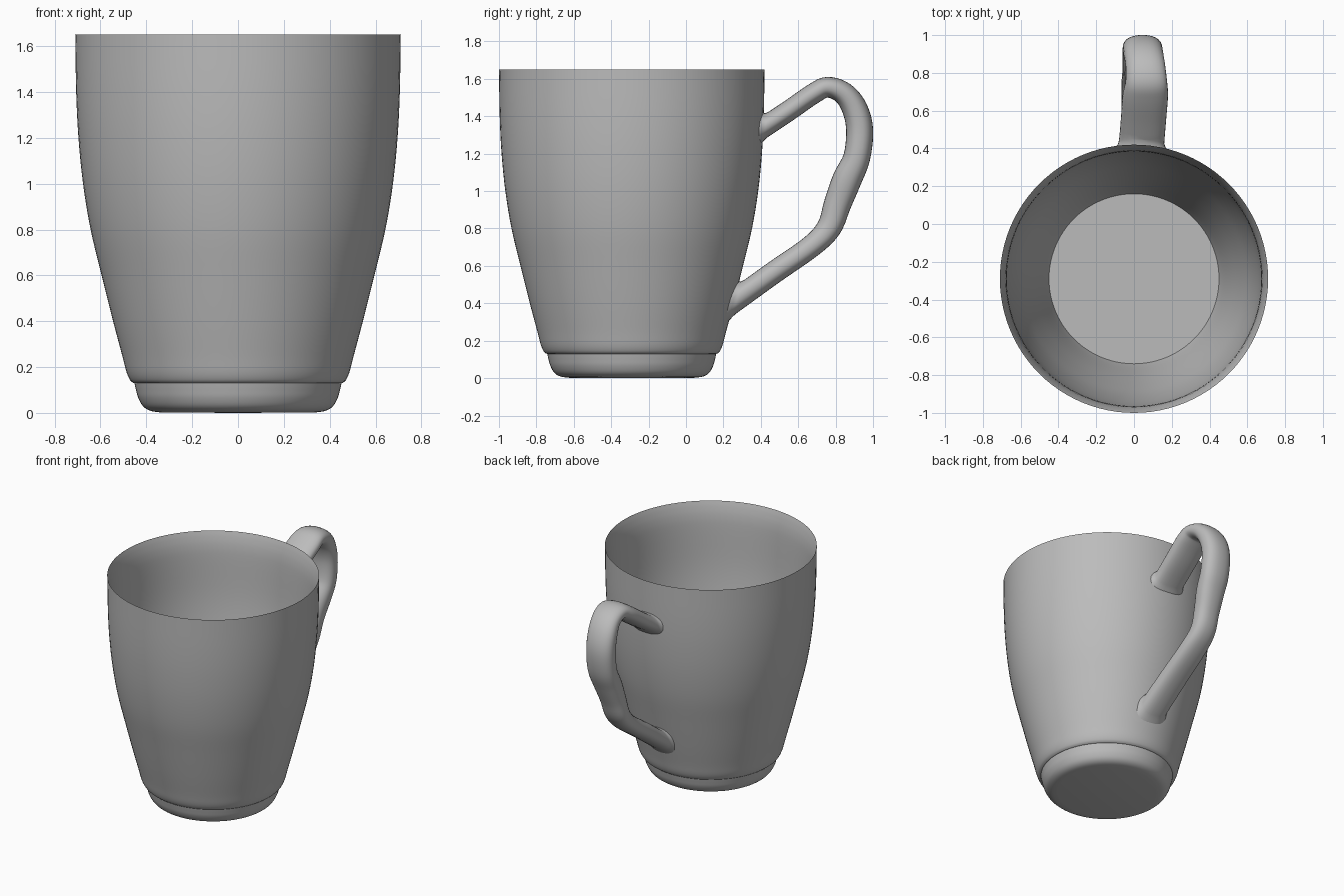
import bpy, bmesh, math
from mathutils import Vector

if "Cube" in bpy.data.objects:
    bpy.data.objects.remove(bpy.data.objects["Cube"])

CENTRE_Y = -0.29
SEGMENTS = 96

grey = bpy.data.materials.new("grey_ceramic")
grey.diffuse_color = (0.5, 0.5, 0.5, 1)
grey.use_nodes = True
grey.node_tree.nodes["Principled BSDF"].inputs["Base Color"].default_value = grey.diffuse_color


def spline(points, steps):
    """Catmull-Rom samples through points of any dimension."""
    pts = [Vector(p) for p in points]
    pts = [2 * pts[0] - pts[1]] + pts + [2 * pts[-1] - pts[-2]]
    out = []
    for a, b, c, d in zip(pts, pts[1:], pts[2:], pts[3:]):
        for i in range(steps):
            t = i / steps
            out.append(0.5 * (2 * b + (c - a) * t + (2 * a - 5 * b + 4 * c - d) * t * t
                              + (3 * b - a - 3 * c + d) * t ** 3))
    return out + [pts[-2]]


def finish(bm, name, angle):
    bmesh.ops.recalc_face_normals(bm, faces=bm.faces)
    mesh = bpy.data.meshes.new(name)
    bm.to_mesh(mesh)
    bm.free()
    obj = bpy.data.objects.new(name, mesh)
    bpy.context.collection.objects.link(obj)
    mesh.materials.append(grey)
    bpy.ops.object.select_all(action='DESELECT')
    obj.select_set(True)
    bpy.context.view_layer.objects.active = obj
    bpy.ops.object.shade_smooth_by_angle(angle=math.radians(angle))
    return obj


def loft(bm, rings):
    for r1, r2 in zip(rings, rings[1:]):
        for i in range(len(r1)):
            j = (i + 1) % len(r1)
            bm.faces.new((r1[i], r1[j], r2[j], r2[i]))


# Cup: lathe profile as (radius, height)
foot = spline([(0.34, 0.002), (0.385, 0.010), (0.415, 0.030),
               (0.435, 0.065), (0.445, 0.10), (0.452, 0.13)], 4)
outer = spline([(0.458, 0.131), (0.472, 0.145), (0.487, 0.18), (0.505, 0.25),
                (0.545, 0.40), (0.595, 0.60), (0.643, 0.80), (0.676, 1.0),
                (0.696, 1.2), (0.706, 1.4), (0.71, 1.65)], 4)
inner = spline([(0.71, 1.65), (0.697, 1.61), (0.684, 1.55), (0.676, 1.46),
                (0.666, 1.2), (0.646, 1.0), (0.613, 0.80), (0.565, 0.60),
                (0.513, 0.40), (0.47, 0.23), (0.45, 0.16)], 4)

bm = bmesh.new()
rings = []
for r, z in foot + outer + inner[1:]:
    rings.append([bm.verts.new((r * math.cos(a), CENTRE_Y + r * math.sin(a), z))
                  for a in (2 * math.pi * i / SEGMENTS for i in range(SEGMENTS))])
loft(bm, rings)
for ring, z in ((rings[0], 0.0), (rings[-1], 0.16)):
    tip = bm.verts.new((0, CENTRE_Y, z))
    for i in range(SEGMENTS):
        bm.faces.new((ring[i], ring[(i + 1) % SEGMENTS], tip))
finish(bm, "cup", 35)


def wall_radius(z):
    for (r1, z1), (r2, z2) in zip(outer, outer[1:]):
        if z1 <= z <= z2:
            return r1 + (r2 - r1) * (z - z1) / (z2 - z1)
    return outer[-1][0]


# Handle path: x, y, z with half width and half thickness
path = [Vector(p) for p in spline([
    (0.04, 0.29, 0.435, 0.105, 0.060), (0.035, 0.47, 0.565, 0.10, 0.060),
    (0.03, 0.67, 0.705, 0.095, 0.060), (0.025, 0.765, 0.805, 0.09, 0.066),
    (0.03, 0.81, 0.93, 0.09, 0.073), (0.04, 0.86, 1.06, 0.10, 0.078),
    (0.045, 0.913, 1.18, 0.105, 0.072), (0.045, 0.928, 1.33, 0.105, 0.072),
    (0.05, 0.90, 1.445, 0.105, 0.068), (0.06, 0.84, 1.525, 0.105, 0.060),
    (0.065, 0.755, 1.555, 0.11, 0.055), (0.06, 0.68, 1.52, 0.12, 0.055),
    (0.05, 0.55, 1.43, 0.12, 0.055), (0.04, 0.43, 1.35, 0.12, 0.055)], 5)]

SIDES = 28
bm = bmesh.new()
rings = []


def section(p, tangent, grow=1.0):
    normal = Vector((0, -tangent.z, tangent.y))
    pts = []
    for i in range(SIDES):
        a = 2 * math.pi * i / SIDES
        c, s = (math.copysign(abs(v) ** 0.85, v) for v in (math.cos(a), math.sin(a)))
        pts.append(Vector(p[:3]) + Vector((p[3] * c * grow, 0, 0)) + normal * p[4] * s * grow)
    return pts


def on_wall(pts, tangent, gap):
    """Slide points along the handle direction until they meet the cup wall."""
    out = []
    for v in pts:
        v = v - tangent * 0.15
        for _ in range(400):
            if math.hypot(v.x, v.y - CENTRE_Y) >= wall_radius(v.z) + gap:
                break
            v = v + tangent * 0.002
        out.append(v)
    return out


n = len(path)
tangents = []
for i in range(n):
    d = path[min(i + 1, n - 1)] - path[max(i - 1, 0)]
    tangents.append(Vector((0, d[1], d[2])).normalized())

# Flared feet follow the cup wall at both ends
flare = ((1.2, -0.010), (1.12, 0.004), (1.04, 0.014), (1.0, 0.03))
t0, t1 = tangents[0], -tangents[-1]
sections = [on_wall(section(path[0], t0, g), t0, gap) for g, gap in flare]
sections += [section(path[i], tangents[i]) for i in range(4, n - 2)]
sections += [on_wall(section(path[-1], tangents[-1], g), t1, gap) for g, gap in reversed(flare)]
rings = [[bm.verts.new(v) for v in s] for s in sections]
loft(bm, rings)
finish(bm, "handle", 60)
